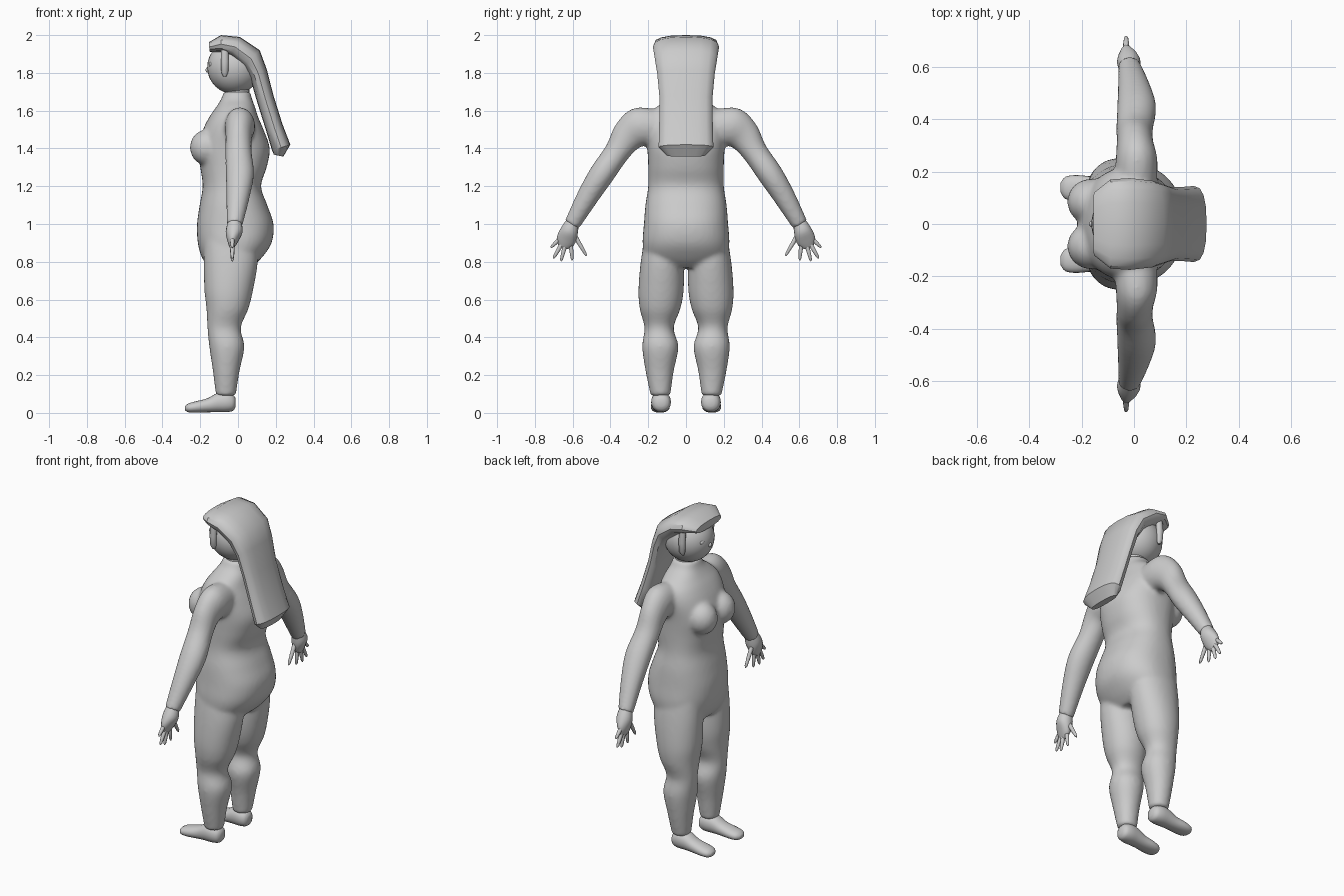
import bpy, bmesh, math
from mathutils import Vector, Matrix

if "Cube" in bpy.data.objects:
    bpy.data.objects.remove(bpy.data.objects["Cube"])


def catmull(rows, sub):
    # smooth interpolation of parameter rows
    out = []
    for i in range(len(rows) - 1):
        a, b, c, d = (rows[max(i - 1, 0)], rows[i], rows[i + 1], rows[min(i + 2, len(rows) - 1)])
        for k in range(sub):
            t = k / sub
            out.append([0.5 * (2 * q + (r - p) * t + (2 * p - 5 * q + 4 * r - s) * t * t
                               + (3 * q - p - 3 * r + s) * t ** 3) for p, q, r, s in zip(a, b, c, d)])
    return out + [list(rows[-1])]


def loft(bm, rings, n=24, power=2.0):
    # each ring: centre, half axis u, half axis v; superellipse section
    loops = []
    for c, u, v in rings:
        ring = []
        for i in range(n):
            a = 2 * math.pi * i / n
            ca, sa = math.cos(a), math.sin(a)
            e = 2 / power
            p = Vector(c) + Vector(u) * math.copysign(abs(ca) ** e, ca) \
                + Vector(v) * math.copysign(abs(sa) ** e, sa)
            ring.append(bm.verts.new(p))
        loops.append(ring)
    for a, b in zip(loops, loops[1:]):
        for i in range(n):
            j = (i + 1) % n
            bm.faces.new((a[i], a[j], b[j], b[i]))
    bm.faces.new(loops[0])
    bm.faces.new(loops[-1])


def ball(bm, c, r, seg=24):
    m = Matrix.Translation(c) @ Matrix.Diagonal((*r, 1))
    bmesh.ops.create_uvsphere(bm, u_segments=seg, v_segments=seg // 2, radius=1, matrix=m)


def finish(bm, name, mirror=False, angle=50):
    bmesh.ops.recalc_face_normals(bm, faces=bm.faces)
    me = bpy.data.meshes.new(name)
    bm.to_mesh(me)
    bm.free()
    ob = bpy.data.objects.new(name, me)
    bpy.context.collection.objects.link(ob)
    bpy.ops.object.select_all(action='DESELECT')
    ob.select_set(True)
    bpy.context.view_layer.objects.active = ob
    bpy.ops.object.shade_smooth_by_angle(angle=math.radians(angle))
    if mirror:
        m = ob.modifiers.new("mirror", 'MIRROR')
        m.use_axis = (False, True, False)
        m.use_clip = False
        m.use_mirror_merge = False
    return ob


def limb_rings(rows, sub, s=1):
    # rows: y, z, half thickness, x centre, x half, slope angle below horizontal
    out = []
    for y, z, r, xc, rx, ang in catmull(rows, sub):
        a = math.radians(ang)
        out.append(((xc, s * y, z), (rx, 0, 0), (0, s * r * math.sin(a), r * math.cos(a))))
    return out


# body: torso, bust, legs and arms fused into one smooth skin
bm = bmesh.new()
torso = [(1.70, -.075, .065, .075), (1.66, -.09, .075, .10), (1.62, -.115, .09, .155),
         (1.57, -.15, .105, .20), (1.50, -.185, .135, .215), (1.40, -.215, .168, .205),
         (1.30, -.20, .152, .20), (1.20, -.187, .122, .20), (1.10, -.203, .155, .215),
         (1.00, -.217, .188, .223), (.90, -.213, .178, .23), (.82, -.19, .125, .215),
         (.77, -.15, .07, .15)]
loft(bm, [(((f + b) / 2, 0, z), ((b - f) / 2, 0, 0), (0, h, 0))
          for z, f, b, h in catmull(torso, 4)], 40, 2.3)
leg = [(.95, -.18, .10, .02, .215), (.80, -.182, .105, .012, .24), (.65, -.178, .08, .012, .252),
       (.55, -.167, .055, .03, .245), (.45, -.162, .015, .065, .22), (.35, -.152, .034, .04, .232),
       (.22, -.133, .008, .065, .214), (.09, -.117, -.012, .083, .187)]
arm = [(.12, 1.51, .10, .005, .08, 15), (.24, 1.515, .105, .01, .08, 20),
       (.31, 1.465, .088, .004, .07, 45), (.365, 1.38, .068, .003, .07, 58),
       (.445, 1.265, .067, .01, .075, 58), (.522, 1.142, .058, 0, .062, 60),
       (.605, .995, .043, -.018, .043, 60)]
for s in (1, -1):
    loft(bm, [(((f + b) / 2, s * (i + o) / 2, z), ((b - f) / 2, 0, 0), (0, s * (o - i) / 2, 0))
              for z, f, b, i, o in catmull(leg, 5)], 28, 2.1)
    loft(bm, limb_rings(arm, 5, s), 24)
    ball(bm, (-.165, s * .085, 1.405), (.09, .088, .095))
body = finish(bm, "body")
rm = body.modifiers.new("fuse", 'REMESH')
rm.mode = 'VOXEL'
rm.voxel_size = .011
rm.use_smooth_shade = True
sm = body.modifiers.new("soften", 'SMOOTH')
sm.factor = .5
sm.iterations = 8

# neck and head
bm = bmesh.new()
loft(bm, [((-.005, 0, z), (r, 0, 0), (0, r, 0)) for z, r in ((1.62, .07), (1.69, .065), (1.76, .065))])
finish(bm, "neck")
bm = bmesh.new()
ball(bm, (-.02, 0, 1.83), (.143, .138, .142), 32)
ball(bm, (-.16, 0, 1.815), (.012, .012, .014), 12)
finish(bm, "head")
bm = bmesh.new()
ball(bm, (-.143, .05, 1.845), (.012, .018, .014), 12)
finish(bm, "eyes", True)

# long faceted hair: outer point, inner point, half width
bm = bmesh.new()
hair = [(-.155, 1.962, -.15, 1.912, .12), (-.09, 2.0, -.09, 1.905, .17), (.01, 1.99, -.04, 1.885, .175),
        (.115, 1.92, .025, 1.83, .165), (.152, 1.82, .065, 1.77, .152), (.188, 1.68, .10, 1.65, .14),
        (.235, 1.53, .15, 1.49, .142), (.277, 1.42, .18, 1.39, .145), (.24, 1.357, .19, 1.367, .10)]
loft(bm, [(((a + c) / 2, 0, (b + d) / 2), ((a - c) / 2, 0, (b - d) / 2), (0, w, 0))
          for a, b, c, d, w in hair], 16, 2.5)
finish(bm, "hair", angle=40)

# side locks in front of the ears
bm = bmesh.new()
loft(bm, [((-.07, .132 + dy, z), (r, 0, 0), (0, r * .8, 0)) for z, r, dy in
          ((1.93, .02, 0), (1.86, .021, .006), (1.80, .018, .004), (1.78, .008, 0))], 10)
finish(bm, "side_locks", True)

# hands with spread fingers
bm = bmesh.new()
palm = [(.597, 1.015, .033, -.018, .034, 60), (.618, .96, .048, -.02, .045, 65),
        (.638, .91, .05, -.028, .028, 65), (.652, .878, .028, -.032, .012, 65)]
loft(bm, limb_rings(palm, 4), 16)
for (y0, z0), (y1, z1) in (((.59, .94), (.527, .832)), ((.612, .91), (.602, .808)),
                           ((.638, .895), (.662, .803)), ((.655, .90), (.702, .818)),
                           ((.66, .93), (.716, .875))):
    d = Vector((0, y1 - y0, z1 - z0))
    v = Vector((0, -d.z, d.y)).normalized()
    loft(bm, [(Vector((-.03, y0, z0)) + d * t, (r, 0, 0), v * r)
              for t, r in ((0, .013), (.5, .011), (.9, .008), (1, .003))], 10)
finish(bm, "hands", True)

# feet: x, bottom, top, half width
bm = bmesh.new()
foot = [(-.012, .035, .075, .02), (-.025, .012, .095, .042), (-.06, .004, .11, .052),
        (-.11, .004, .105, .05), (-.16, .003, .078, .047), (-.22, .001, .062, .05),
        (-.262, .003, .05, .042), (-.28, .014, .035, .018)]
loft(bm, [((x, .13 + .03 * -x, (a + b) / 2), (0, h, 0), (0, 0, (b - a) / 2))
          for x, a, b, h in catmull(foot, 3)], 20, 2.2)
finish(bm, "feet", True)
